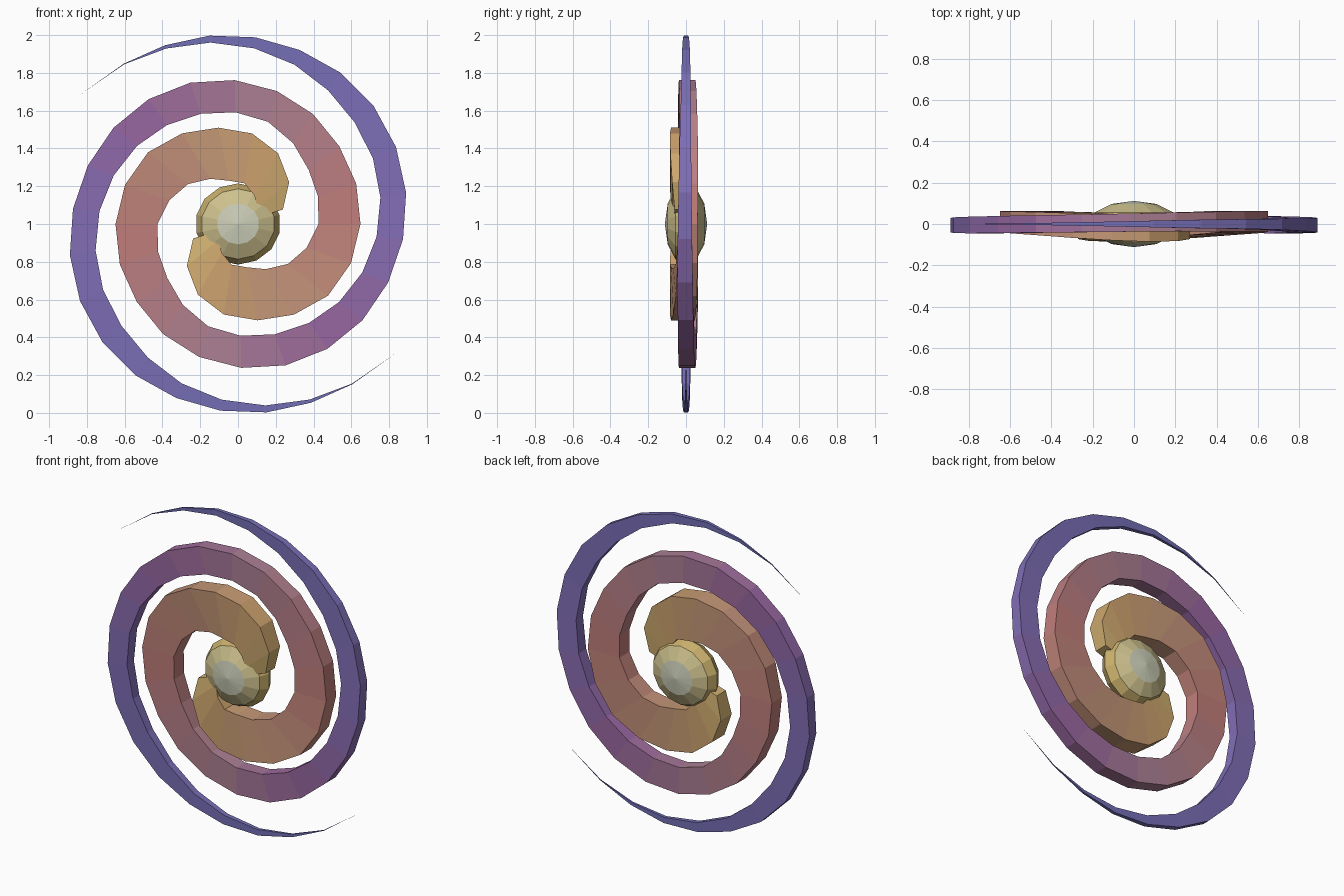
import bpy, bmesh, math
from mathutils import Matrix, Vector

if "Cube" in bpy.data.objects:
    bpy.data.objects.remove(bpy.data.objects["Cube"])

# Arm controls: angle, inner radius, outer radius, thickness, y offset
ARM = [
    (18, .10, .25, .09, -.015), (50, .15, .40, .12, -.02), (77, .215, .478, .13, -.022),
    (107, .238, .53, .125, -.015), (147, .355, .622, .11, .005), (182, .43, .65, .10, .012),
    (215, .465, .672, .10, .014), (256, .57, .737, .09, .010), (295, .625, .80, .085, .002),
    (346, .72, .862, .08, -.006), (380, .785, .922, .065, -.005), (408, .83, .962, .05, 0),
    (434, .905, .98, .04, 0), (458, .97, 1.008, .022, 0), (482, 1.027, 1.032, .006, 0),
    (499, 1.082, 1.082, 0, 0)]
# Colour ramp along the arm
RAMP = [(18, .82, .70, .44), (70, .80, .63, .43), (120, .76, .58, .47), (190, .75, .49, .48),
        (260, .67, .50, .57), (310, .60, .40, .62), (360, .51, .43, .71), (499, .42, .43, .70)]


def lerp_table(table, a):
    for p, q in zip(table, table[1:]):
        if a <= q[0]:
            t = (a - p[0]) / (q[0] - p[0])
            return [u + (v - u) * t for u, v in zip(p[1:], q[1:])]
    return list(table[-1][1:])


def material(name, rgb):
    m = bpy.data.materials.new(name)
    m.diffuse_color = (*[c ** 2.2 for c in rgb], 1)
    m.use_nodes = True
    m.node_tree.nodes["Principled BSDF"].inputs["Base Color"].default_value = m.diffuse_color
    return m


def make(name, bm, mats):
    bmesh.ops.recalc_face_normals(bm, faces=bm.faces)
    me = bpy.data.meshes.new(name)
    bm.to_mesh(me)
    bm.free()
    for m in mats:
        me.materials.append(m)
    ob = bpy.data.objects.new(name, me)
    bpy.context.collection.objects.link(ob)
    return ob


# Spiral arms: rectangular section swept outwards, steps shortening to the tip
N = 28
angles = [18 + 21.5 * i - .155 * i * i for i in range(N + 1)]
angles[-1] = 501
arm_mats = [material(f"arm_colour_{i}", lerp_table(RAMP, (angles[i] + angles[i + 1]) / 2))
            for i in range(N)]


def spiral_arm(name, turn):
    bm = bmesh.new()
    rings = []
    for a in angles:
        ri, ro, th, off = lerp_table(ARM, a)
        r = math.radians(a + turn)
        c, s = math.cos(r), math.sin(r)
        rings.append([bm.verts.new((d * c, y, 1 + d * s)) for d, y in (
            (ri, off - th / 2), (ro, off - th / 2), (ro, off + th / 2), (ri, off + th / 2))])
    for i, (p, q) in enumerate(zip(rings, rings[1:])):
        for k in range(4):
            j = (k + 1) % 4
            bm.faces.new((p[k], p[j], q[j], q[k])).material_index = i
    bm.faces.new(rings[0])
    bmesh.ops.remove_doubles(bm, verts=bm.verts, dist=1e-5)
    make(name, bm, arm_mats)


spiral_arm("spiral_arm_upper", 0)
spiral_arm("spiral_arm_lower", 180)

# Core: flattened low-poly sphere with its poles facing front and back
bm = bmesh.new()
bmesh.ops.create_uvsphere(bm, u_segments=14, v_segments=6, radius=1)
bm.transform(Matrix.Translation((0, 0, 1)) @ Matrix.Diagonal((.225, .112, .215, 1))
             @ Matrix.Rotation(math.pi / 2, 4, 'X'))
for f in bm.faces:
    d = abs(f.calc_center_median().y)
    f.material_index = 0 if d > .098 else (1 if d > .06 else 2)
make("core", bm, [material("core_pale", (.80, .81, .72)), material("core_cream", (.80, .75, .55)),
                  material("core_gold", (.78, .68, .42))])
